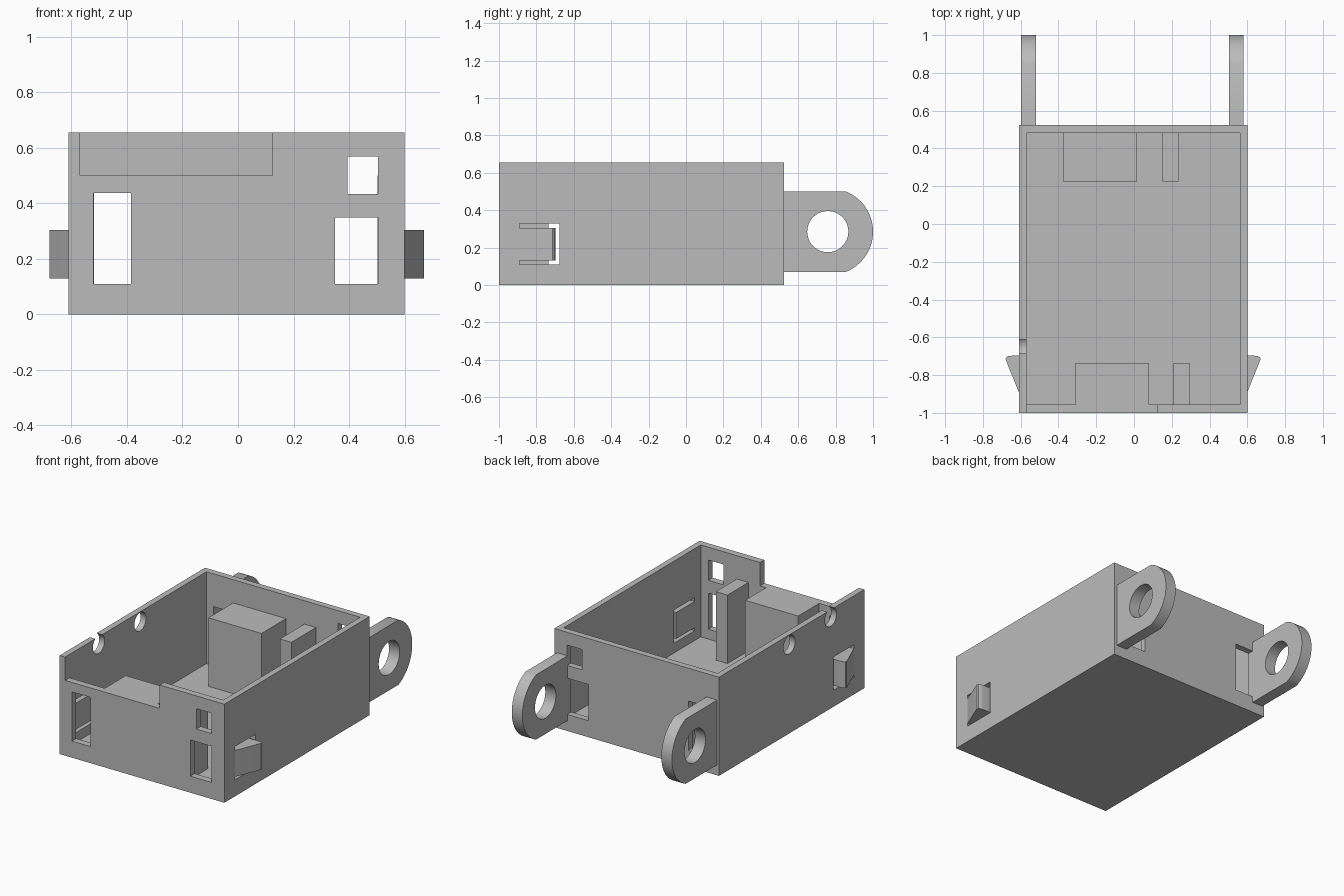
import bpy, bmesh, math
from mathutils import Vector

old = bpy.data.objects.get("Cube")
if old:
    bpy.data.objects.remove(old)

grey = bpy.data.materials.new("plain grey")
grey.use_nodes = True
colour = (0.5, 0.5, 0.5, 1)
grey.diffuse_color = colour
grey.node_tree.nodes["Principled BSDF"].inputs["Base Color"].default_value = colour


def prism(name, points, axis, low, high):
    """Extrude a 2D outline along x (points are y, z) or z (points are x, y)."""
    bm = bmesh.new()
    place = (lambda p: (low, p[0], p[1])) if axis == "x" else (lambda p: (p[0], p[1], low))
    face = bm.faces.new([bm.verts.new(place(p)) for p in points])
    grown = bmesh.ops.extrude_face_region(bm, geom=[face])["geom"]
    step = Vector((high - low, 0, 0)) if axis == "x" else Vector((0, 0, high - low))
    bmesh.ops.translate(bm, vec=step, verts=[g for g in grown if isinstance(g, bmesh.types.BMVert)])
    bmesh.ops.recalc_face_normals(bm, faces=bm.faces)
    mesh = bpy.data.meshes.new(name)
    bm.to_mesh(mesh)
    bm.free()
    mesh.materials.append(grey)
    obj = bpy.data.objects.new(name, mesh)
    bpy.context.collection.objects.link(obj)
    return obj


def box(name, x, y, z):
    return prism(name, [(x[0], y[0]), (x[1], y[0]), (x[1], y[1]), (x[0], y[1])], "z", *z)


def arc(cy, cz, r, start, end, steps):
    angles = [math.radians(start + (end - start) * i / steps) for i in range(steps + 1)]
    return [(cy + r * math.cos(a), cz + r * math.sin(a)) for a in angles]


def disc(name, cy, cz, r, x):
    return prism(name, arc(cy, cz, r, 0, 352.5, 47), "x", *x)


def cut(obj, cutters):
    for cutter in cutters:
        cutter.hide_render = True
        mod = obj.modifiers.new("cut", "BOOLEAN")
        mod.operation, mod.solver, mod.object = "DIFFERENCE", "EXACT", cutter
    bpy.context.view_layer.update()
    graph = bpy.context.evaluated_depsgraph_get()
    mesh = bpy.data.meshes.new_from_object(obj.evaluated_get(graph))
    obj.modifiers.clear()
    obj.data = mesh
    for cutter in cutters:
        bpy.data.objects.remove(cutter)


def smooth(obj):
    bpy.ops.object.select_all(action="DESELECT")
    obj.select_set(True)
    bpy.context.view_layer.objects.active = obj
    bpy.ops.object.shade_smooth_by_angle(angle=math.radians(30))


# Open tray with a lowered front edge
tray = box("tray", (-0.61, 0.6), (-1, 0.525), (0, 0.655))
cutters = [box("cavity", (-0.57, 0.56), (-0.955, 0.483), (0.045, 0.8)),
           box("front_notch", (-0.57, 0.125), (-1.1, -0.9), (0.5, 0.8))]

# Windows running through both the front and back walls
for x, z in [((-0.52, -0.385), (0.11, 0.437)),
             ((0.395, 0.505), (0.435, 0.57)),
             ((0.35, 0.505), (0.11, 0.35))]:
    cutters.append(box("window", x, (-1.2, 0.7), z))

# Round cable holes in the right wall, one of them open at the top
for y, z in [(-0.213, 0.589), (-0.647, 0.606)]:
    cutters.append(disc("cable_hole", y, z, 0.061, (-0.7, -0.5)))

# U-shaped slots that free the spring tongues
for y, z in [((-0.89, -0.675), (0.11, 0.13)),
             ((-0.89, -0.675), (0.305, 0.33)),
             ((-0.697, -0.675), (0.12, 0.32))]:
    cutters.append(box("tongue_slot", (-0.8, 0.8), y, z))
cut(tray, cutters)
smooth(tray)

# Wedge clips on the tongues
wedge = [(0, -0.89), (0.066, -0.727), (0.07, -0.715), (0.067, -0.706),
         (0.057, -0.7), (0.035, -0.697), (0, -0.697)]
for name, side, wall in [("left_clip", 1, 0.6), ("right_clip", -1, -0.61)]:
    smooth(prism(name, [(wall + side * x, y) for x, y in wedge], "z", 0.13, 0.305))

# Support blocks standing on the floor
for name, x, y in [("front_wide_block", (-0.31, 0.08), (-0.955, -0.735)),
                   ("front_narrow_block", (0.21, 0.295), (-0.955, -0.735)),
                   ("back_wide_block", (-0.375, 0.015), (0.225, 0.483)),
                   ("back_narrow_block", (0.15, 0.235), (0.225, 0.483))]:
    box(name, x, y, (0.045, 0.5))

# Hinge lugs behind the back wall
outline = [(0.525, 0.07)] + arc(0.768, 0.285, 0.232, -68, 68, 24) + [(0.525, 0.5)]
for name, x in [("left_lug", (0.502, 0.58)), ("right_lug", (-0.597, -0.519))]:
    lug = prism(name, outline, "x", *x)
    cut(lug, [disc("lug_hole", 0.758, 0.285, 0.11, (x[0] - 0.1, x[1] + 0.1))])
    smooth(lug)
